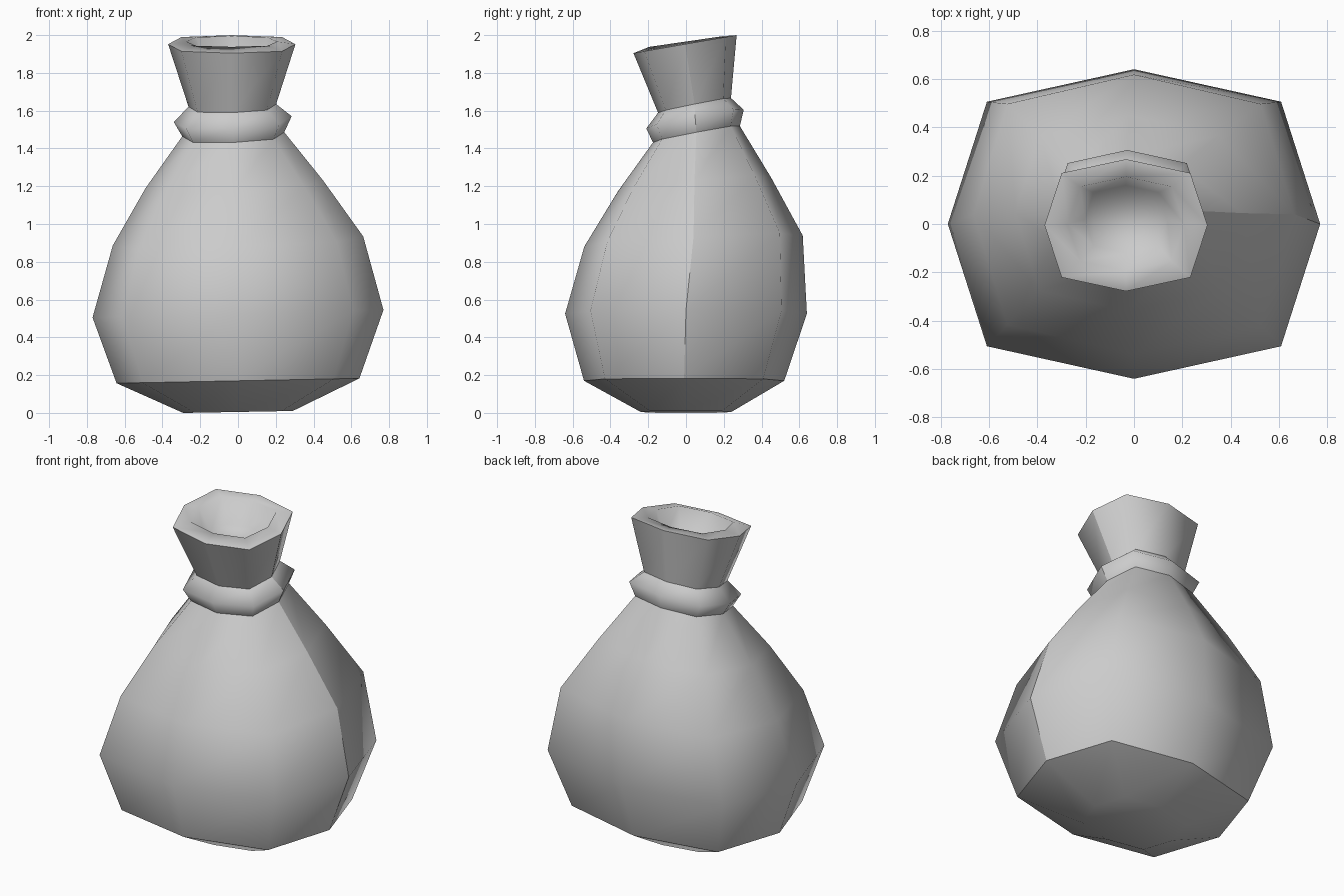
import bpy, bmesh, math

cube = bpy.data.objects.get("Cube")
if cube:
    bpy.data.objects.remove(cube)

SIDES = 8
CORNER = 0.79  # squarish octagon: how far the diagonal corners reach

cloth = bpy.data.materials.new("grey_cloth")
cloth.use_nodes = True
colour = (0.6, 0.6, 0.6, 1)
cloth.diffuse_color = colour
cloth.node_tree.nodes["Principled BSDF"].inputs["Base Color"].default_value = colour


def ring(bm, cx, cy, cz, rx, ry, tilt_x, tilt_y):
    """One tilted eight-sided loop, starting on the +x side."""
    verts = []
    for i in range(SIDES):
        a = math.tau * i / SIDES
        k = CORNER / math.cos(math.pi / 4) if i % 2 else 1
        dx, dy = rx * k * math.cos(a), ry * k * math.sin(a)
        verts.append(bm.verts.new((cx + dx, cy + dy, cz + tilt_x * dx + tilt_y * dy)))
    return verts


def loft(name, rings, cap_start=False, cap_end=False, creases=(), seam=()):
    """Skin the loops in order; crease chosen loops and the +x side seam."""
    bm = bmesh.new()
    loops = [ring(bm, *r) for r in rings]
    for low, high in zip(loops, loops[1:]):
        for i in range(SIDES):
            j = (i + 1) % SIDES
            bm.faces.new((low[i], low[j], high[j], high[i]))
    if cap_start:
        bm.faces.new(loops[0][::-1])
    if cap_end:
        bm.faces.new(loops[-1])
    for f in bm.faces:
        f.smooth = True
    for c in creases:
        for i in range(SIDES):
            bm.edges.get((loops[c][i], loops[c][(i + 1) % SIDES])).smooth = False
    for s in seam:
        bm.edges.get((loops[s][0], loops[s + 1][0])).smooth = False
    mesh = bpy.data.meshes.new(name)
    bm.to_mesh(mesh)
    bm.free()
    mesh.materials.append(cloth)
    bpy.context.collection.objects.link(bpy.data.objects.new(name, mesh))


# Loops: centre x, y, z, half width, half depth, tilt along x, tilt along y
neck_low = (-0.025, 0.055, 1.475, 0.27, 0.23, 0.04, 0.19)
neck_high = (-0.03, 0.045, 1.628, 0.232, 0.193, 0.03, 0.2)

# Sagging bag with a creased base
loft("bag_body", [
    (0, 0, 0.005, 0.29, 0.24, 0.018, 0),
    (0, -0.01, 0.17, 0.643, 0.53, 0.02, 0),
    (0, 0, 0.525, 0.77, 0.64, 0.026, 0),
    (0, 0.04, 0.91, 0.663, 0.578, 0.036, 0.05),
    (-0.02, 0.045, 1.21, 0.47, 0.405, 0.045, 0.09),
    neck_low,
], cap_start=True, creases=(1,), seam=range(1, 5))

# Tie band round the neck
loft("tie_band", [
    neck_low,
    (-0.028, 0.048, 1.555, 0.312, 0.258, 0.05, 0.19),
    neck_high,
], seam=range(2))

# Flared mouth, raised lip and hollow inside
loft("bag_mouth", [
    neck_high,
    (-0.033, -0.005, 1.952, 0.337, 0.273, 0, 0.175),
    (-0.033, 0, 1.966, 0.24, 0.195, 0, 0.145),
    (-0.033, 0.02, 1.82, 0.17, 0.14, 0, 0.145),
], cap_end=True, creases=(1,), seam=range(1))
